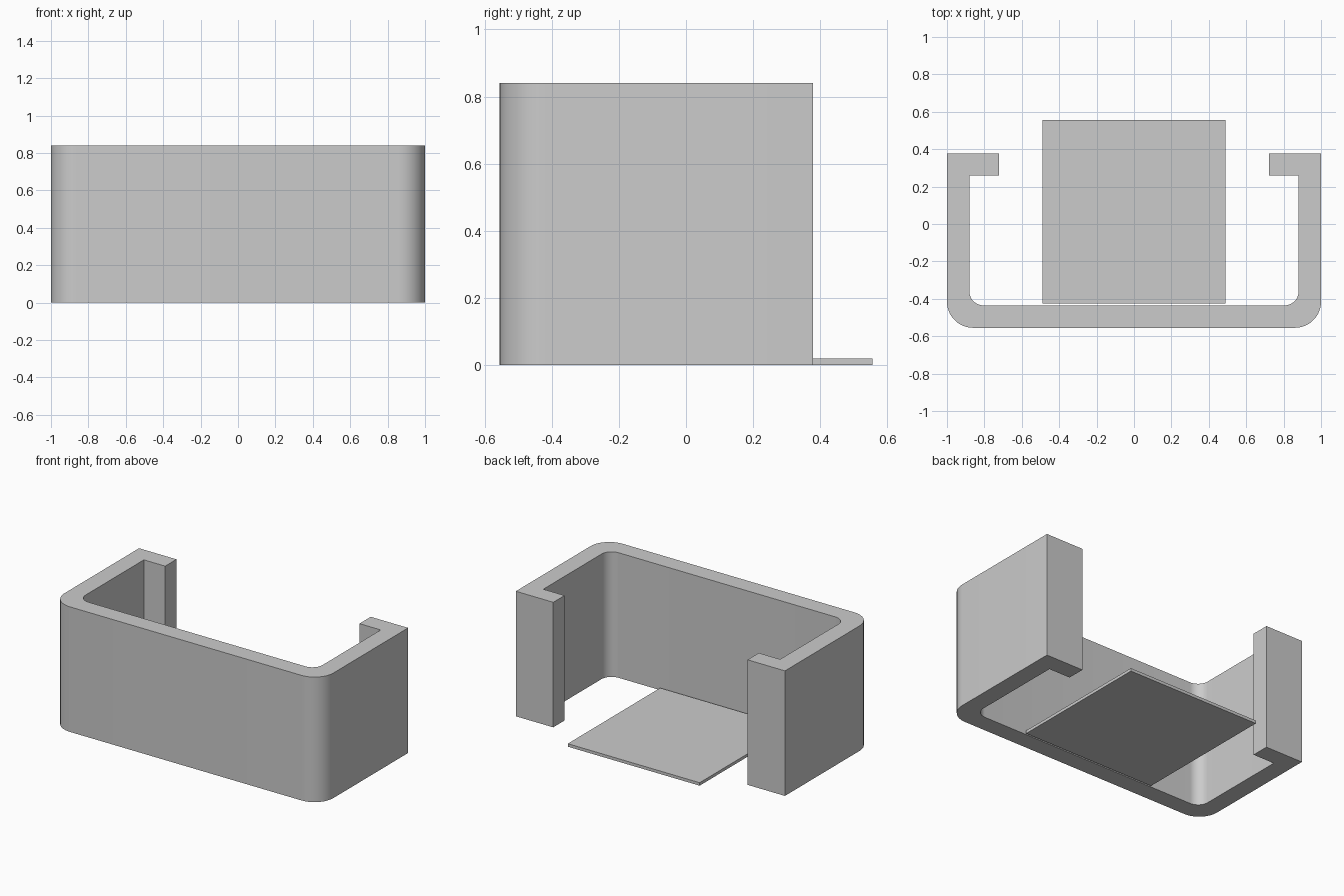
import bpy
import bmesh
from math import sin, cos, pi

cube = bpy.data.objects.get("Cube")
if cube:
    bpy.data.objects.remove(cube, do_unlink=True)

grey = bpy.data.materials.new("light grey")
grey.use_nodes = True
colour = (0.6, 0.6, 0.6, 1)
grey.diffuse_color = colour
grey.node_tree.nodes["Principled BSDF"].inputs["Base Color"].default_value = colour


def arc(cx, cy, r, start, end, steps=12):
    """Points along a rounded corner, angles in quarter turns."""
    angles = [(start + (end - start) * i / steps) * pi / 2 for i in range(steps + 1)]
    return [(cx + r * cos(a), cy + r * sin(a)) for a in angles]


def extrude_profile(name, points, height):
    """Raise a closed outline from the ground to the given height."""
    bm = bmesh.new()
    base = bm.faces.new([bm.verts.new((x, y, 0)) for x, y in points])
    raised = bmesh.ops.extrude_face_region(bm, geom=[base], use_keep_orig=True)
    top = [v for v in raised["geom"] if isinstance(v, bmesh.types.BMVert)]
    bmesh.ops.translate(bm, vec=(0, 0, height), verts=top)
    bmesh.ops.recalc_face_normals(bm, faces=bm.faces)
    mesh = bpy.data.meshes.new(name)
    bm.to_mesh(mesh)
    bm.free()
    mesh.materials.append(grey)
    obj = bpy.data.objects.new(name, mesh)
    bpy.context.collection.objects.link(obj)
    return obj


front, back, wall = -0.555, 0.378, 0.12
outer_r, inner_r = 0.14, 0.075
tip = 0.722

# Left half of the bracket outline, from inner front wall round to outer front wall
inner = arc(1 - wall - inner_r, front + wall + inner_r, inner_r, -1, 0)
hook = [(1 - wall, back - wall), (tip, back - wall), (tip, back), (1, back)]
outer = arc(1 - outer_r, front + outer_r, outer_r, 0, -1)
half = inner + hook + outer

# Hooked bracket: mirror the half to close the outline
bracket = extrude_profile("hooked_bracket", half + [(-x, y) for x, y in reversed(half)], 0.84)
bpy.context.view_layer.objects.active = bracket
bracket.select_set(True)
bpy.ops.object.shade_smooth_by_angle(angle=pi / 6)
bracket.select_set(False)

# Thin square plate on the ground
w = 0.49
extrude_profile("base_plate", [(-w, -0.425), (w, -0.425), (w, 0.555), (-w, 0.555)], 0.02)
